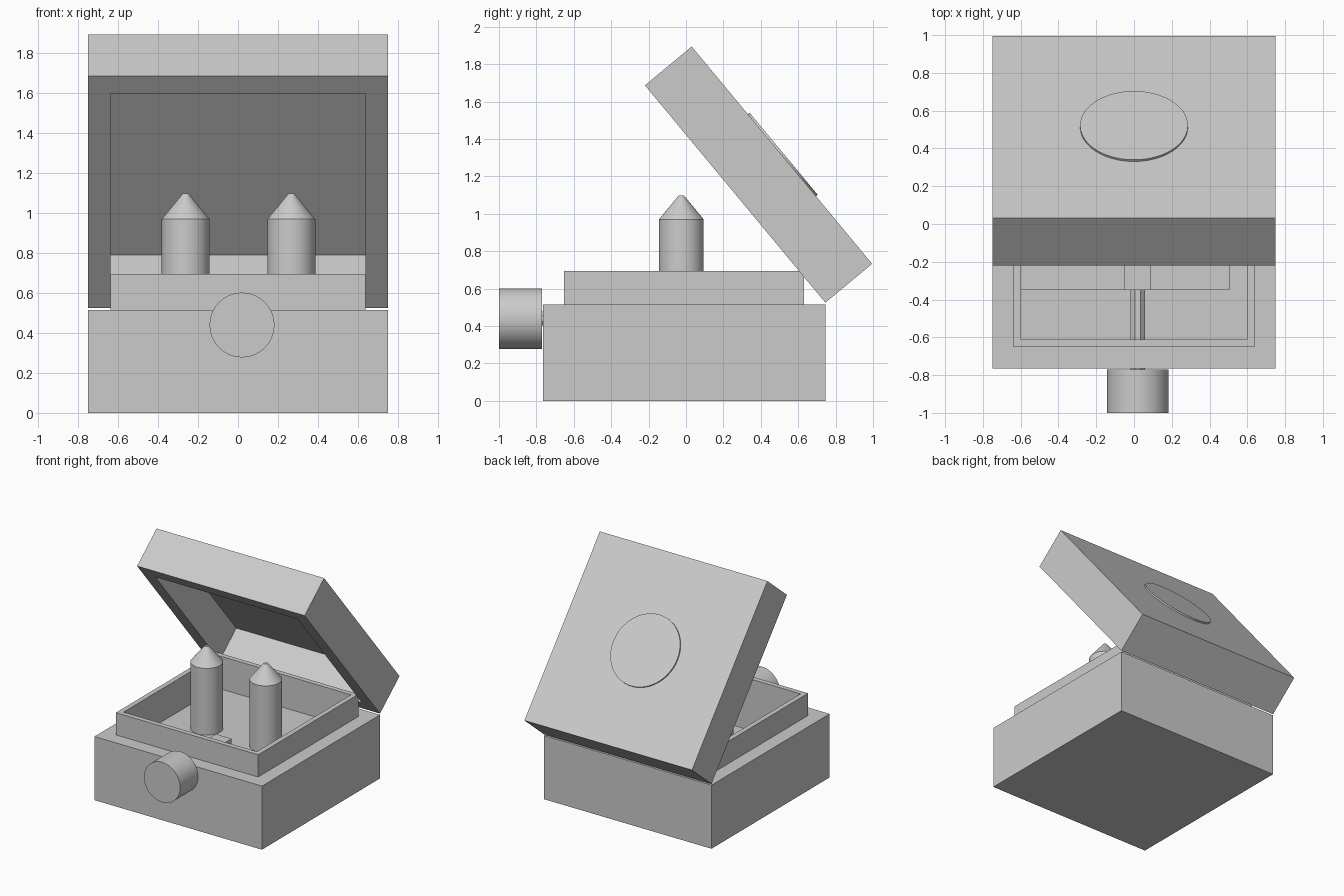
import bpy, bmesh, math
from mathutils import Matrix, Vector

cube = bpy.data.objects.get("Cube")
if cube:
    bpy.data.objects.remove(cube, do_unlink=True)

grey = bpy.data.materials.new("light_grey")
grey.use_nodes = True
colour = (0.6, 0.6, 0.6, 1)
grey.diffuse_color = colour
grey.node_tree.nodes["Principled BSDF"].inputs["Base Color"].default_value = colour


def finish(name, bm, matrix=Matrix(), smooth=False):
    bmesh.ops.recalc_face_normals(bm, faces=bm.faces)
    mesh = bpy.data.meshes.new(name)
    bm.to_mesh(mesh)
    bm.free()
    mesh.materials.append(grey)
    ob = bpy.data.objects.new(name, mesh)
    bpy.context.collection.objects.link(ob)
    ob.matrix_world = matrix
    if smooth:
        bpy.ops.object.select_all(action='DESELECT')
        ob.select_set(True)
        bpy.context.view_layer.objects.active = ob
        bpy.ops.object.shade_smooth_by_angle(angle=math.radians(30))
    return ob


def box(lo, hi):
    lo, hi = Vector(lo), Vector(hi)
    bm = bmesh.new()
    bmesh.ops.create_cube(bm, size=1, matrix=Matrix.Translation((lo + hi) / 2)
                          @ Matrix.Diagonal((*(hi - lo), 1)))
    return bm


def step(bm, direction, inset, height):
    """Inset the face pointing up or down, then extrude it vertically."""
    bm.normal_update()
    flat = [f for f in bm.faces if f.normal.z * direction > 0.9]
    face = max(flat, key=lambda f: f.index) if len(flat) == 1 else step.face
    bmesh.ops.inset_region(bm, faces=[face], thickness=inset, use_even_offset=True)
    face = bmesh.ops.extrude_discrete_faces(bm, faces=[face])["faces"][0]
    bmesh.ops.translate(bm, verts=face.verts, vec=(0, 0, height))
    step.face = face


def lathe(name, profile, matrix, sides=64):
    """Closed solid from (radius, height) rings."""
    bm = bmesh.new()
    rings = [[bm.verts.new((r * math.cos(math.tau * (i + .5) / sides),
                            r * math.sin(math.tau * (i + .5) / sides), z))
              for i in range(sides)] for r, z in profile]
    for a, b in zip(rings, rings[1:]):
        for i in range(sides):
            j = (i + 1) % sides
            bm.faces.new((a[i], a[j], b[j], b[i]))
    bm.faces.new(rings[0])
    bm.faces.new(rings[-1])
    return finish(name, bm, matrix, smooth=sides > 8)


# Base with raised rim and hollow inside
bm = box((-.75, -.765, 0), (.75, .745, .515))
step(bm, 1, .113, .18)
step(bm, 1, .04, -.595)
finish("base", bm)

# Hollow lid, swung open around its rear lower edge
hinge = Matrix.Translation((0, .745, .525)) @ Matrix.Rotation(math.radians(-50.3), 4, 'X')
bm = box((-.75, -1.51, 0), (.75, 0, .325))
step(bm, -1, .113, .28)
finish("lid", bm, hinge)
lathe("lid_disc", [(.285, 0), (.285, .012)], hinge @ Matrix.Translation((0, -.755, .325)))

# Inner tray with the block that takes the rod
finish("tray", box((-.6, -.35, .37), (.505, .6, .43)))
finish("rod_block", box((-.05, -.35, .43), (.09, -.21, .51)))

# Pointed posts
for side, x in (("right", -.262), ("left", .267)):
    lathe(side + "_post", [(.12, .43), (.12, .97), (.015, 1.097)],
          Matrix.Translation((x, -.025, 0)))

# Knob and octagonal rod at the front
forward = Matrix.Translation((.02, 0, .44)) @ Matrix.Rotation(math.radians(90), 4, 'X')
lathe("knob", [(.162, .77), (.162, 1)], forward)
lathe("rod", [(.041, .34), (.041, .78)], forward, sides=8)
